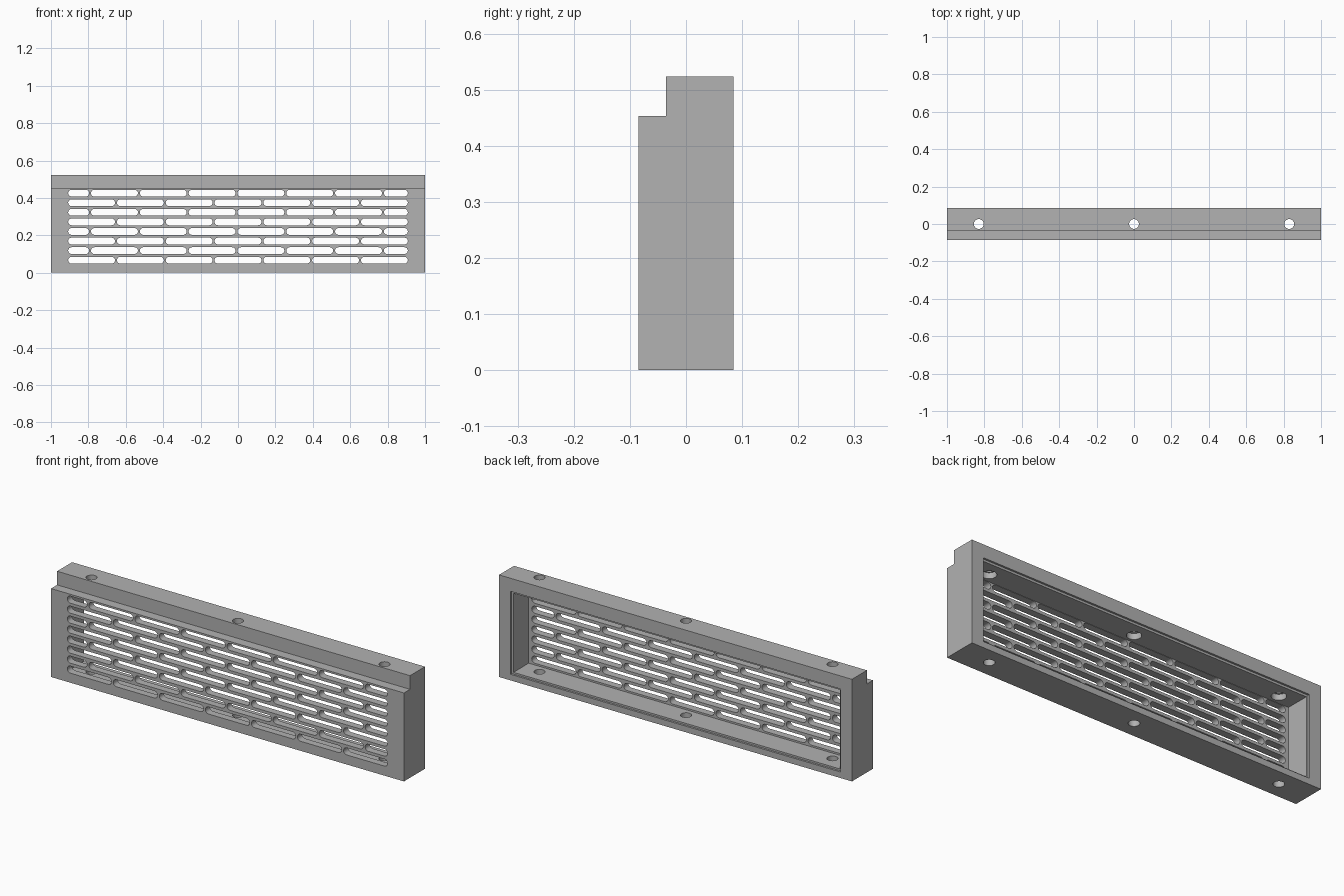
import bpy, bmesh, math
from mathutils import Vector

if "Cube" in bpy.data.objects:
    bpy.data.objects.remove(bpy.data.objects["Cube"], do_unlink=True)

grey = bpy.data.materials.new("mid grey")
grey.use_nodes = True
colour = (0.445, 0.445, 0.445, 1)
grey.diffuse_color = colour
grey.node_tree.nodes["Principled BSDF"].inputs["Base Color"].default_value = colour


def prism(bm, outline, direction):
    """Extrude a closed outline of 3D points along a direction."""
    face = bm.faces.new([bm.verts.new(p) for p in outline])
    new = bmesh.ops.extrude_face_region(bm, geom=[face])["geom"]
    verts = [v for v in new if isinstance(v, bmesh.types.BMVert)]
    bmesh.ops.translate(bm, verts=verts, vec=Vector(direction))


def box(bm, x, y0, y1, z0, z1):
    prism(bm, [(-x, y0, z0), (x, y0, z0), (x, y0, z1), (-x, y0, z1)], (0, y1 - y0, 0))


def cylinder(bm, x, r, z0, z1, n=32):
    ring = [(x + r * math.cos(i * math.tau / n), r * math.sin(i * math.tau / n), z0)
            for i in range(n)]
    prism(bm, ring, (0, 0, z1 - z0))


def slot(bm, x0, x1, z, r, y0, y1, n=10):
    """Round-ended slot running along x and cut through y."""
    pts = []
    for cx, start in ((x1 - r, -math.pi / 2), (x0 + r, math.pi / 2)):
        for i in range(n + 1):
            a = start + math.pi * i / n
            pts.append((cx + r * math.cos(a), y0, z + r * math.sin(a)))
    prism(bm, pts, (0, y1 - y0, 0))


def finish(bm, name):
    bmesh.ops.recalc_face_normals(bm, faces=bm.faces)
    mesh = bpy.data.meshes.new(name)
    bm.to_mesh(mesh)
    bm.free()
    ob = bpy.data.objects.new(name, mesh)
    bpy.context.collection.objects.link(ob)
    mesh.materials.append(grey)
    return ob


# Stepped body, extruded from its side profile
DEPTH, STEP_Y, STEP_Z, TOP = 0.085, -0.036, 0.453, 0.523
profile = [(-DEPTH, 0), (DEPTH, 0), (DEPTH, TOP), (STEP_Y, TOP),
           (STEP_Y, STEP_Z), (-DEPTH, STEP_Z)]
bm = bmesh.new()
prism(bm, [(-1, y, z) for y, z in profile], (2, 0, 0))
grille = finish(bm, "vent_grille")

# Hollow at the back, with a shallow rebate around the opening
PLATE_Y = -0.048
cavity = bmesh.new()
box(cavity, 0.925, PLATE_Y, 0.12, 0.04, 0.445)
rebate = bmesh.new()
box(rebate, 0.935, 0.075, 0.13, 0.031, 0.456)

# Staggered rows of slots through the front plate
PITCH, GAP, END, R = 0.261, 0.01, 0.908, 0.018
slots = bmesh.new()
for row in range(8):
    z = 0.067 + row * 0.0512
    first, count = (-0.6525, 6) if row % 2 == 0 else (-0.791, 7)
    gaps = [first + i * PITCH for i in range(count)]
    starts = [-END] + [g + GAP / 2 for g in gaps]
    ends = [g - GAP / 2 for g in gaps] + [END]
    for x0, x1 in zip(starts, ends):
        slot(slots, x0, x1, z, R, -0.12, PLATE_Y + 0.02)

# Screw holes through top and bottom, counterbored inside the top rail
holes, bores = bmesh.new(), bmesh.new()
for x in (-0.83, 0, 0.83):
    cylinder(holes, x, 0.026, -0.05, 0.6)
    cylinder(bores, x, 0.034, 0.42, 0.475)

# Cut everything, then drop the cutters
cutters = []
for bm, name in ((cavity, "cavity"), (rebate, "rebate"), (slots, "slots"),
                 (bores, "counterbores"), (holes, "screw_holes")):
    cutter = finish(bm, name + "_cutter")
    cutter.hide_render = True
    cutters.append(cutter)
    mod = grille.modifiers.new(name, 'BOOLEAN')
    mod.operation, mod.solver, mod.object = 'DIFFERENCE', 'EXACT', cutter

bpy.context.view_layer.update()
deps = bpy.context.evaluated_depsgraph_get()
result = bpy.data.meshes.new_from_object(grille.evaluated_get(deps))
grille.modifiers.clear()
grille.data = result
for cutter in cutters:
    bpy.data.objects.remove(cutter, do_unlink=True)
result.materials.clear()
result.materials.append(grey)
for poly in result.polygons:
    poly.material_index = 0

# Smooth slot ends and holes, sharp edges elsewhere
bpy.ops.object.select_all(action='DESELECT')
grille.select_set(True)
bpy.context.view_layer.objects.active = grille
bpy.ops.object.shade_smooth_by_angle(angle=math.radians(30))
